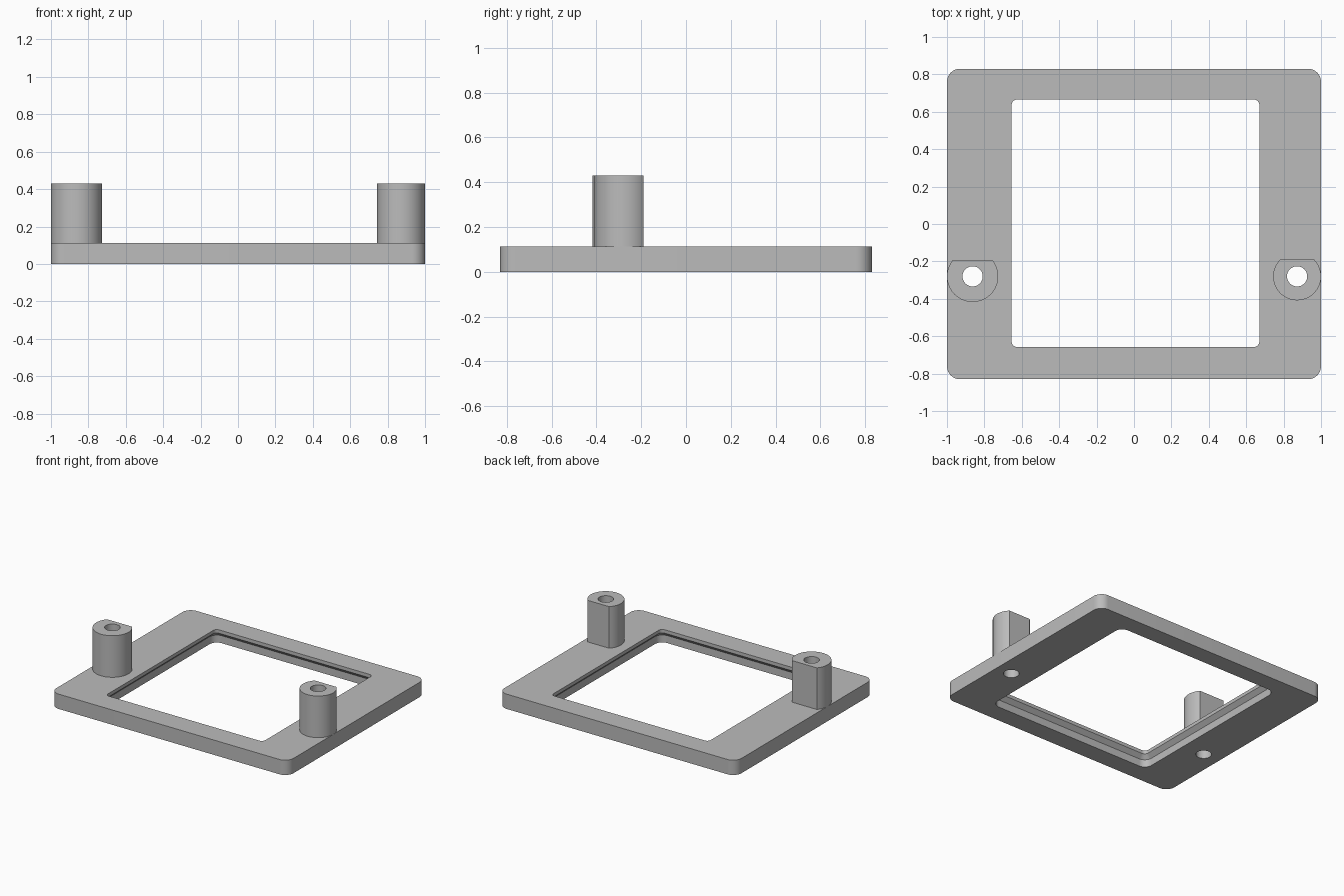
import bpy, bmesh, math

if "Cube" in bpy.data.objects:
    bpy.data.objects.remove(bpy.data.objects["Cube"], do_unlink=True)

PLATE_TOP, POST_TOP, HOLE_R = 0.113, 0.43, 0.054

grey = bpy.data.materials.new("plain grey")
grey.use_nodes = True
grey.diffuse_color = (0.5, 0.5, 0.5, 1)
grey.node_tree.nodes["Principled BSDF"].inputs["Base Color"].default_value = (0.5, 0.5, 0.5, 1)


def rounded_rect(hx, hy, r, z, cx=0, cy=0, steps=10):
    """Counter-clockwise outline of a rounded rectangle."""
    pts = []
    for k, (sx, sy) in enumerate([(1, 1), (-1, 1), (-1, -1), (1, -1)]):
        for i in range(steps + 1):
            a = (k + i / steps) * math.pi / 2
            pts.append((cx + sx * (hx - r) + r * math.cos(a),
                        cy + sy * (hy - r) + r * math.sin(a), z))
    return pts


def loft(name, rings, closed):
    """Join outlines of equal length with quads; closed links last to first."""
    bm = bmesh.new()
    loops = [[bm.verts.new(p) for p in ring] for ring in rings]
    pairs = list(zip(loops, loops[1:])) + ([(loops[-1], loops[0])] if closed else [])
    for a, b in pairs:
        n = len(a)
        for i in range(n):
            j = (i + 1) % n
            bm.faces.new((a[i], a[j], b[j], b[i]))
    mesh = bpy.data.meshes.new(name)
    bm.to_mesh(mesh)
    bm.free()
    obj = bpy.data.objects.new(name, mesh)
    bpy.context.collection.objects.link(obj)
    mesh.materials.append(grey)
    return obj


def activate(obj):
    bpy.ops.object.select_all(action="DESELECT")
    obj.select_set(True)
    bpy.context.view_layer.objects.active = obj


def post(name, cx, cy, r, flat):
    """Hollow round post with a flat on its back side."""
    a0 = math.asin(flat / r)
    arc, cut = 56, 16
    angles = [math.pi - a0 + (math.pi + 2 * a0) * i / arc for i in range(arc)]
    angles += [a0 + (math.pi - 2 * a0) * i / cut for i in range(cut)]

    def ring(radius, z, limit=None):
        pts = []
        for a in angles:
            s = math.sin(a)
            d = min(radius, limit / s) if limit and s > 0 else radius
            pts.append((cx + d * math.cos(a), cy + d * s, z))
        return pts

    return loft(name, [ring(r, PLATE_TOP, flat), ring(r, POST_TOP, flat),
                       ring(HOLE_R, POST_TOP), ring(HOLE_R, PLATE_TOP)], False)


# Frame plate with a window that widens below a thin lip
wx, wy, w, step = 0.008, 0.004, 0.662, 0.03
plate = loft("frame_plate", [
    rounded_rect(1, 0.83, 0.07, 0),
    rounded_rect(1, 0.83, 0.07, PLATE_TOP),
    rounded_rect(w, w, 0.03, PLATE_TOP, wx, wy),
    rounded_rect(w, w, 0.03, 0.087, wx, wy),
    rounded_rect(w + step, w + step, 0.03 + step, 0.057, wx, wy),
    rounded_rect(w + step, w + step, 0.03 + step, 0, wx, wy),
], True)

# Posts, and their screw holes continued through the plate
sites = [("right_post", -0.863, -0.28, 0.137, 0.087),
         ("left_post", 0.872, -0.28, 0.128, 0.09)]
parts = [plate]
for name, cx, cy, r, flat in sites:
    parts.append(post(name, cx, cy, r, flat))
    bpy.ops.mesh.primitive_cylinder_add(vertices=64, radius=HOLE_R, depth=1, location=(cx, cy, 0))
    cutter = bpy.context.object
    cutter.name = "hole_cutter"
    cutter.hide_render = True
    cutter.data.materials.append(grey)
    activate(plate)
    mod = plate.modifiers.new("screw_hole", "BOOLEAN")
    mod.operation = "DIFFERENCE"
    mod.solver = "EXACT"
    mod.object = cutter
    bpy.ops.object.modifier_apply(modifier=mod.name)
    bpy.data.objects.remove(cutter, do_unlink=True)

# Smooth round walls, crisp edges
for obj in parts:
    activate(obj)
    bpy.ops.object.shade_smooth_by_angle(angle=math.radians(30))
